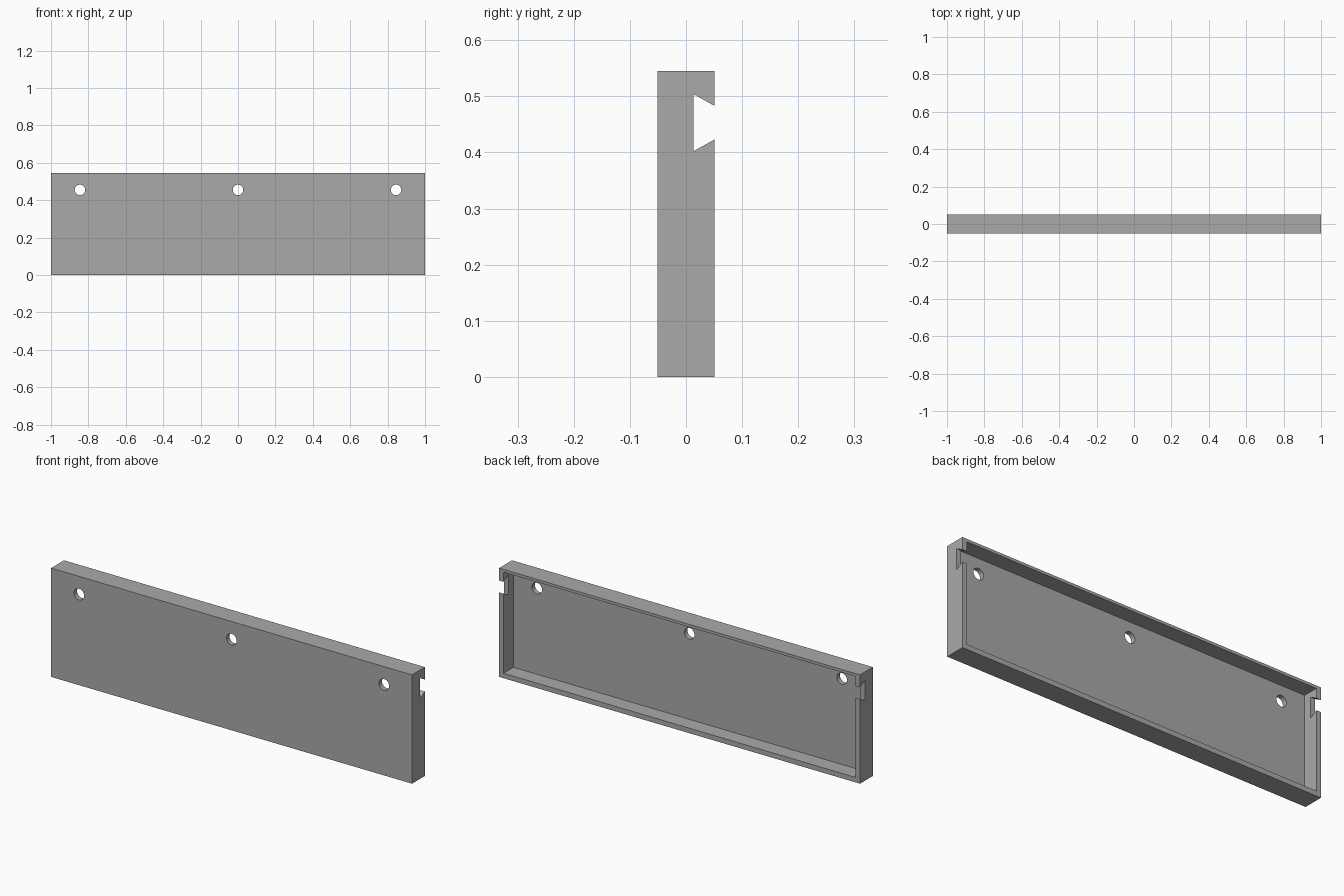
import bpy
import bmesh
from mathutils import Matrix, Vector

cube = bpy.data.objects.get("Cube")
if cube:
    bpy.data.objects.remove(cube, do_unlink=True)

# Overall size and wall thicknesses
HALF_X, HALF_Y, HEIGHT = 1.0, 0.051, 0.545
SIDE, FRONT, BOTTOM, TOP = 0.025, 0.024, 0.025, 0.014

grey = bpy.data.materials.new("plain grey")
grey.use_nodes = True
COLOUR = (0.4, 0.4, 0.4, 1)
grey.diffuse_color = COLOUR
grey.node_tree.nodes["Principled BSDF"].inputs["Base Color"].default_value = COLOUR


def make_object(name, bm):
    bmesh.ops.recalc_face_normals(bm, faces=bm.faces)
    mesh = bpy.data.meshes.new(name)
    bm.to_mesh(mesh)
    bm.free()
    mesh.materials.append(grey)
    obj = bpy.data.objects.new(name, mesh)
    bpy.context.collection.objects.link(obj)
    return obj


def box(name, low, high):
    low, high = Vector(low), Vector(high)
    bm = bmesh.new()
    matrix = Matrix.Translation((low + high) / 2) @ Matrix.Diagonal((*(high - low), 1))
    bmesh.ops.create_cube(bm, size=1, matrix=matrix)
    return make_object(name, bm)


def cylinder(name, x, z, radius):
    bm = bmesh.new()
    matrix = Matrix.Translation((x, -HALF_Y, z)) @ Matrix.Rotation(1.5707963, 4, "X")
    bmesh.ops.create_cone(bm, cap_ends=True, segments=48, radius1=radius,
                          radius2=radius, depth=0.1, matrix=matrix)
    return make_object(name, bm)


def prism(name, profile, half_length):
    # Extrude a y-z profile along x
    bm = bmesh.new()
    face = bm.faces.new([bm.verts.new((-half_length, y, z)) for y, z in profile])
    result = bmesh.ops.extrude_face_region(bm, geom=[face])
    verts = [v for v in result["geom"] if isinstance(v, bmesh.types.BMVert)]
    bmesh.ops.translate(bm, verts=verts, vec=(2 * half_length, 0, 0))
    return make_object(name, bm)


def cut(target, cutter):
    modifier = target.modifiers.new(cutter.name, "BOOLEAN")
    modifier.operation = "DIFFERENCE"
    modifier.solver = "EXACT"
    modifier.object = cutter
    bpy.context.view_layer.objects.active = target
    bpy.ops.object.modifier_apply(modifier=modifier.name)
    bpy.data.objects.remove(cutter, do_unlink=True)


# Shallow tray, open at the back
tray = box("tray_panel", (-HALF_X, -HALF_Y, 0), (HALF_X, HALF_Y, HEIGHT))
cut(tray, box("cavity", (SIDE - HALF_X, FRONT - HALF_Y, BOTTOM),
              (HALF_X - SIDE, HALF_Y + 0.1, HEIGHT - TOP)))

# Dovetail notch through both end walls, flared on past the back face
SLOT_Y, SLOT_LOW, SLOT_HIGH, REACH, TAPER = 0.013, 0.402, 0.504, 0.045, 0.025
cut(tray, prism("dovetail_notch", [
    (SLOT_Y, SLOT_LOW), (SLOT_Y + REACH, SLOT_LOW + TAPER),
    (SLOT_Y + REACH, SLOT_HIGH - TAPER), (SLOT_Y, SLOT_HIGH)], HALF_X + 0.1))

# Three round screw holes in the front plate
for x in (-0.845, 0, 0.845):
    cut(tray, cylinder("screw_hole", x, 0.455, 0.028))

# Smooth hole walls, crisp box edges
bpy.ops.object.select_all(action="DESELECT")
tray.select_set(True)
bpy.context.view_layer.objects.active = tray
bpy.ops.object.shade_smooth_by_angle(angle=0.5)
